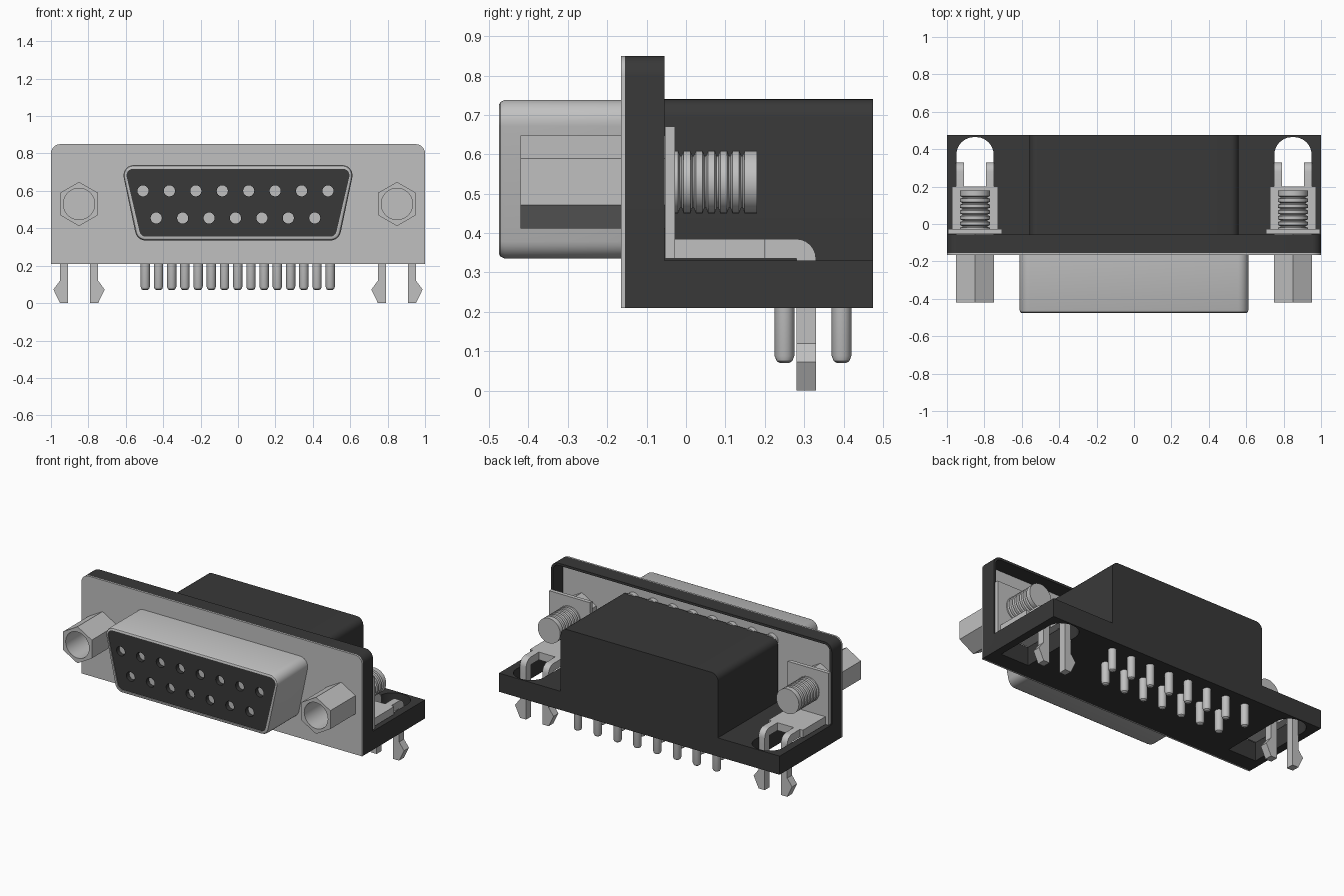
import bpy, bmesh, math
from mathutils import Vector

if "Cube" in bpy.data.objects:
    bpy.data.objects.remove(bpy.data.objects["Cube"])


def material(name, value):
    m = bpy.data.materials.new(name)
    m.use_nodes = True
    colour = (value, value, value, 1)
    m.diffuse_color = colour
    m.node_tree.nodes["Principled BSDF"].inputs["Base Color"].default_value = colour
    return m


METAL = material("light grey metal", 0.53)
PLASTIC = material("dark plastic", 0.04)
parts = []


def place(axis, u, v, t):
    """Put a 2D profile point (u, v) at depth t along an axis."""
    return {"x": Vector((t, u, v)), "y": Vector((u, t, v)), "z": Vector((u, v, t))}[axis]


def loft(name, mat, axis, sections, wrap=False):
    """Skin a list of (2D outline, depth) sections."""
    bm = bmesh.new()
    rings = [[bm.verts.new(place(axis, u, v, t)) for u, v in outline] for outline, t in sections]
    pairs = list(zip(rings, rings[1:]))
    if wrap:
        pairs.append((rings[-1], rings[0]))
    else:
        bm.faces.new(rings[0])
        bm.faces.new(rings[-1])
    for a, b in pairs:
        for i in range(len(a)):
            j = (i + 1) % len(a)
            bm.faces.new((a[i], a[j], b[j], b[i]))
    bmesh.ops.recalc_face_normals(bm, faces=bm.faces)
    mesh = bpy.data.meshes.new(name)
    bm.to_mesh(mesh)
    bm.free()
    mesh.materials.append(mat)
    obj = bpy.data.objects.new(name, mesh)
    bpy.context.collection.objects.link(obj)
    parts.append(obj)
    return obj


def prism(name, mat, axis, outline, a, b):
    return loft(name, mat, axis, [(outline, a), (outline, b)])


def box(name, mat, x0, x1, y0, y1, z0, z1):
    return prism(name, mat, "z", [(x0, y0), (x1, y0), (x1, y1), (x0, y1)], z0, z1)


def circle(u, v, r, n=24, turn=0.0):
    return [(u + r * math.cos(turn + math.tau * i / n), v + r * math.sin(turn + math.tau * i / n))
            for i in range(n)]


def rounded(points, radii, steps=6):
    """Round the corners of a polygon with quadratic-rational arcs."""
    out = []
    for i, p in enumerate(points):
        p, r = Vector(p), radii[i]
        if r == 0:
            out.append(tuple(p))
            continue
        d0 = (Vector(points[i - 1]) - p).normalized()
        d1 = (Vector(points[(i + 1) % len(points)]) - p).normalized()
        half = d0.angle(d1) / 2
        a, b = p + d0 * r / math.tan(half), p + d1 * r / math.tan(half)
        w = math.sin(half)
        for k in range(steps + 1):
            s = k / steps
            c = ((1 - s) ** 2, 2 * s * (1 - s) * w, s * s)
            out.append(tuple((a * c[0] + p * c[1] + b * c[2]) / sum(c)))
    return out


def cut(obj, cutters):
    """Subtract cutters and discard them."""
    for c in cutters:
        mod = obj.modifiers.new("cut", "BOOLEAN")
        mod.operation, mod.solver, mod.object = "DIFFERENCE", "EXACT", c
    bpy.context.view_layer.update()
    graph = bpy.context.evaluated_depsgraph_get()
    mesh = bpy.data.meshes.new_from_object(obj.evaluated_get(graph))
    obj.modifiers.clear()
    obj.data = mesh
    for c in cutters:
        parts.remove(c)
        bpy.data.objects.remove(c)


# Face plate and hollow flange behind it
def plate_outline(d):
    pts = [(-1 + d, 0.21 + d), (1 - d, 0.21 + d), (1 - d, 0.85 - d), (-1 + d, 0.85 - d)]
    return rounded(pts, [0, 0, 0.05 - d, 0.05 - d])


prism("face_plate", METAL, "y", plate_outline(0), -0.165, -0.155)
loft("flange", PLASTIC, "y", [(plate_outline(0), -0.155), (plate_outline(0), -0.055),
                              (plate_outline(0.015), -0.055), (plate_outline(0.015), -0.155)], wrap=True)


# Trapezoid shell, insert and contact holes
def shell_outline(d):
    pts = [(-0.54 + d, 0.335 + d), (0.54 - d, 0.335 + d), (0.625 - d, 0.738 - d), (-0.625 + d, 0.738 - d)]
    return rounded(pts, [0.055 - d] * 4)


loft("shell", METAL, "y", [(shell_outline(0), -0.16), (shell_outline(0), -0.46),
                           (shell_outline(0.005), -0.471), (shell_outline(0.012), -0.475),
                           (shell_outline(0.02), -0.475), (shell_outline(0.02), -0.16)], wrap=True)
insert = prism("insert", PLASTIC, "y", shell_outline(0.019), -0.468, -0.16)

PITCH = 0.1413
top_row = [-0.508 + PITCH * i for i in range(8)]
low_row = [x + PITCH / 2 for x in top_row[:7]]
holes = []
for row, z, y in ((top_row, 0.6, 0.395), (low_row, 0.455, 0.25)):
    for x in row:
        holes.append(prism("hole", PLASTIC, "y", circle(x, z, 0.03, 16), -0.5, -0.43))
        prism("socket", METAL, "y", circle(x, z, 0.031, 16), -0.44, -0.42)
        # Solder pin below, with a rounded tip
        px = x + 0.012
        loft("solder_pin", METAL, "z", [(circle(px, y, r, 16), h) for r, h in
                                        ((0.012, 0.07), (0.02, 0.075), (0.025, 0.088), (0.025, 0.3))])
cut(insert, holes)
for x in top_row:
    prism("rear_contact", METAL, "y", circle(x, 0.71, 0.04, 16), -0.156, -0.125)

# Rear housing and slotted base
housing = rounded([(-0.56, 0.25), (0.56, 0.25), (0.56, 0.74), (-0.56, 0.74)], [0, 0, 0.045, 0.045])
prism("housing", PLASTIC, "y", housing, -0.135, 0.475)
base = box("base", PLASTIC, -1, 1, -0.155, 0.475, 0.21, 0.33)
slots = []
for s in (-1, 1):
    a, b = s * 0.85 - 0.1, s * 0.85 + 0.1
    slot = rounded([(a, -0.05), (b, -0.05), (b, 0.465), (a, 0.465)], [0, 0, 0.095, 0.095])
    slots.append(prism("slot", PLASTIC, "z", slot, 0.1, 0.4))
cut(base, slots)

# Fasteners and board locks on both sides
for s, side in ((-1, "right"), (1, "left")):
    cx, cz = s * 0.85, 0.53
    hexagon = circle(cx, cz, 0.118, 6, math.pi / 6)
    nut = prism(side + "_hex_standoff", METAL, "y", hexagon, -0.42, -0.165)
    cut(nut, [prism("bore", METAL, "y", circle(cx, cz, 0.084, 32), -0.5, -0.2)])
    prism(side + "_hex_spacer", METAL, "y", hexagon, -0.156, -0.05)

    # Threaded screw end
    sections = [(0.08, -0.04)]
    for i in range(6):
        y = -0.02 + 0.031 * i
        sections += [(0.08, y), (0.067, y + 0.005), (0.067, y + 0.009), (0.08, y + 0.014)]
    sections.append((0.08, 0.18))
    loft(side + "_screw", METAL, "y", [(circle(cx, cz, r, 32), y) for r, y in sections])

    # Bent bracket
    box(side + "_bracket_back", METAL, cx - 0.145, cx + 0.145, -0.053, -0.028, 0.335, 0.67)
    box(side + "_bracket_floor", METAL, cx - 0.123, cx + 0.123, -0.04, 0.2, 0.335, 0.385)
    for e in (-1, 1):
        inner, outer = cx + e * 0.058, cx + e * 0.102
        strap = rounded([(0.19, 0.335), (0.19, 0.385), (0.33, 0.385), (0.33, 0.29), (0.28, 0.29), (0.28, 0.335)],
                        [0, 0, 0.05, 0, 0, 0])
        prism(side + "_strap", METAL, "x", strap, inner, outer)
        leg = [(inner, 0.3), (outer, 0.3), (outer, 0.12), (cx + e * 0.137, 0.073), (outer, 0), (inner, 0)]
        prism(side + "_board_lock", METAL, "y", leg, 0.28, 0.33)

# Smooth round surfaces, keep edges sharp
bpy.ops.object.select_all(action="DESELECT")
for o in parts:
    o.select_set(True)
bpy.context.view_layer.objects.active = parts[0]
bpy.ops.object.shade_smooth_by_angle(angle=math.radians(32))
